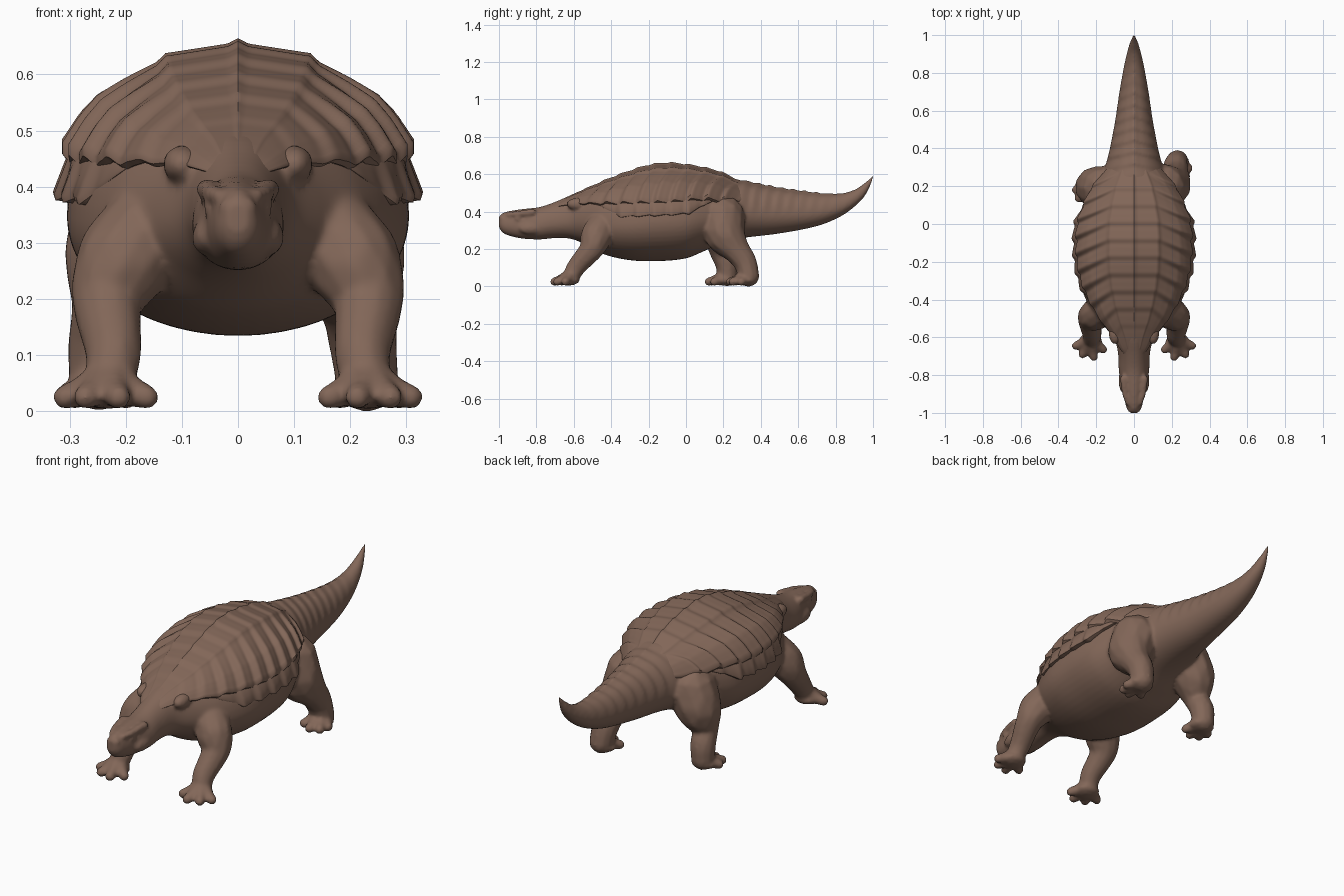
import bpy, bmesh, math
from mathutils import Matrix

cube = bpy.data.objects.get("Cube")
if cube:
    bpy.data.objects.remove(cube, do_unlink=True)

hide = bpy.data.materials.new("brown_hide")
hide.use_nodes = True
colour = (0.225, 0.135, 0.098, 1)
hide.diffuse_color = colour
hide.node_tree.nodes["Principled BSDF"].inputs["Base Color"].default_value = colour


def clamp(v):
    return max(0.0, min(1.0, v))


def sample(rows, key):
    """Smoothly interpolate rows whose first column is the key."""
    last = len(rows) - 1
    i = 0
    while i < last - 1 and rows[i + 1][0] < key:
        i += 1

    def slope(j, c):
        a, b = rows[max(j - 1, 0)], rows[min(j + 1, last)]
        return (b[c] - a[c]) / (b[0] - a[0])

    p, q = rows[i], rows[i + 1]
    h = q[0] - p[0]
    t = clamp((key - p[0]) / h)
    u = 1 - t
    return [u * u * (1 + 2 * t) * p[c] + t * t * (3 - 2 * t) * q[c]
            + h * t * u * (u * slope(i, c) - t * slope(i + 1, c))
            for c in range(1, len(p))]


def linear(points, t):
    """Piecewise straight profile."""
    for (a, va), (b, vb) in zip(points, points[1:]):
        if t <= b:
            return va + (vb - va) * (t - a) / (b - a)
    return points[-1][1]


def ridge(phase):
    """Skewed wave that reads as overlapping folds."""
    p = phase * math.tau
    return math.sin(p + 0.6 * math.sin(p))


def skin(bm, rings, closed):
    """Bridge rows of points with quads, capping closed tubes."""
    rows = [[bm.verts.new(p) for p in ring] for ring in rings]
    n = len(rows[0])
    for a, b in zip(rows, rows[1:]):
        for i in range(n if closed else n - 1):
            j = (i + 1) % n
            bm.faces.new((a[i], a[j], b[j], b[i]))
    if closed:
        bm.faces.new(rows[0][::-1])
        bm.faces.new(rows[-1])


def finish(name, bm):
    bmesh.ops.recalc_face_normals(bm, faces=bm.faces)
    mesh = bpy.data.meshes.new(name)
    bm.to_mesh(mesh)
    bm.free()
    mesh.materials.append(hide)
    mesh.polygons.foreach_set("use_smooth", [True] * len(mesh.polygons))
    obj = bpy.data.objects.new(name, mesh)
    bpy.context.collection.objects.link(obj)
    return obj


def blob(bm, centre, size):
    matrix = Matrix.Translation(centre) @ Matrix.Diagonal((*size, 1))
    bmesh.ops.create_icosphere(bm, subdivisions=2, radius=1, matrix=matrix)


def limb(bm, points, steps=9):
    """Chain of overlapping balls along a path of (x, y, z, radius)."""
    rows = [(i, *p) for i, p in enumerate(points)]
    count = steps * (len(rows) - 1)
    for k in range(count + 1):
        x, y, z, r = sample(rows, k / steps)
        blob(bm, (x, y, z), (r, r, r))


def leg(bm, points, side, toes):
    limb(bm, [(side * x, y, z, r) for x, y, z, r in points])
    x, y = points[-1][:2]
    blob(bm, (side * x, y - 0.015, 0.034), (0.066, 0.064, 0.031))
    for dx, dy in toes:
        limb(bm, [(side * x, y, 0.06, 0.04), (side * (x + dx * 0.6), y + dy * 0.6, 0.036, 0.028),
                  (side * (x + dx), y + dy, 0.025, 0.023)], 6)


# Head, trunk and tail: y, top, bottom, half width
BODY = [(-1.0, .375, .315, .02), (-.985, .39, .29, .035), (-.95, .402, .272, .046),
        (-.88, .413, .256, .06), (-.78, .425, .251, .08), (-.7, .452, .258, .083),
        (-.62, .486, .255, .1), (-.55, .508, .23, .15), (-.45, .548, .175, .23),
        (-.3, .6, .14, .29), (-.15, .635, .135, .305), (0, .63, .15, .295),
        (.1, .61, .19, .26), (.2, .588, .235, .21), (.3, .562, .258, .155),
        (.5, .522, .283, .108), (.7, .495, .322, .077), (.82, .494, .37, .056),
        (.9, .516, .425, .039), (.96, .558, .488, .022), (1.0, .595, .57, .006)]
bm = bmesh.new()
rings = []
for k in range(181):
    y = -1 + k / 90
    top, low, wide = sample(BODY, y)
    mid = low + 0.42 * (top - low)
    tail = clamp((y - 0.22) * 8) * clamp((0.92 - y) * 4)
    ring = []
    for i in range(48):
        a = math.tau * i / 48
        c, s = math.cos(a), math.sin(a)
        swell = 1 + 0.03 * tail * clamp(s * 3) * ridge(y * 16 + 0.5 * abs(c))
        keel = 0.01 * tail * clamp(1 - abs(c) * 5) * clamp(s)
        height = (top - mid) * s if s > 0 else (mid - low) * s
        ring.append((wide * c * swell, y, mid + height * swell + keel))
    rings.append(ring)
skin(bm, rings, True)

# Brows, cheeks, eyes, nostrils and shoulder lobes under the hood
for side in (-1, 1):
    limb(bm, [(side * .032, -.95, .383, .013), (side * .046, -.9, .388, .017), (side * .056, -.82, .396, .02)])
    blob(bm, (side * .053, -.9, .362), (.011, .015, .011))
    blob(bm, (side * .053, -.83, .31), (.03, .07, .035))
    blob(bm, (side * .02, -.985, .365), (.014, .014, .014))
    blob(bm, (side * .1, -.58, .44), (.035, .06, .035))

# Legs and toes
FRONT_LEG = [(.165, -.45, .32, .085), (.205, -.48, .265, .086), (.232, -.505, .2, .066),
             (.222, -.585, .105, .052), (.23, -.615, .05, .046)]
FRONT_TOES = [(-.067, -.05), (-.017, -.09), (.042, -.075), (.078, -.03)]
HIND_TOES = [(-.05, -.07), (0, -.1), (.045, -.085), (.06, -.04)]
LEFT_HIND = [(.16, .2, .37, .118), (.19, .205, .285, .112), (.215, .265, .2, .076),
             (.222, .315, .13, .064), (.23, .335, .055, .058)]
RIGHT_HIND = [(.165, .19, .37, .118), (.205, .195, .29, .108), (.235, .185, .195, .064),
              (.245, .215, .12, .06), (.248, .22, .055, .056)]
leg(bm, FRONT_LEG, 1, FRONT_TOES)
leg(bm, FRONT_LEG, -1, FRONT_TOES)
leg(bm, LEFT_HIND, 1, HIND_TOES)
leg(bm, RIGHT_HIND, -1, HIND_TOES)

body = finish("body_and_legs", bm)
fuse = body.modifiers.new("fuse", "REMESH")
fuse.mode = "VOXEL"
fuse.voxel_size = 0.008
fuse.use_smooth_shade = True
soften = body.modifiers.new("soften", "SMOOTH")
soften.factor = 0.5
soften.iterations = 7

# Armoured back and neck hood: y, crest height, half width, rim height
SHELL = [(-.7, .442, .045, .425), (-.66, .466, .075, .435), (-.6, .495, .11, .445), (-.5, .54, .185, .452),
         (-.4, .583, .242, .456), (-.3, .62, .282, .46), (-.2, .65, .303, .464), (-.1, .662, .308, .468),
         (0, .654, .302, .475), (.1, .637, .27, .48), (.2, .608, .22, .47), (.31, .55, .13, .46)]
DROP = [(0, 0), (.06, .05), (.42, .14), (.46, .22), (.64, .38), (.8, .54), (.9, .72), (1, .97)]
UNDER = [(1.0, 1.08), (.95, 1.16), (.86, 1.12), (.78, 1.0)]
FOLDS = 11
bm = bmesh.new()
rings = []
for k in range(203):
    y = -0.7 + 0.005 * k
    crest, wide, rim = sample(SHELL, y)
    fade = clamp((y + 0.62) * 5) * clamp((0.31 - y) * 9)
    drop = crest - rim
    half = []
    for i in range(37):
        t = i / 36
        fold = ridge(y * FOLDS + 1.5 * max(t - 0.44, 0)) * fade
        lift = fold * (0.003 + 0.005 * clamp((t - 0.4) * 3))
        half.append((wide * t * (1 + 0.02 * t * fold), y, crest - drop * linear(DROP, t) + lift))
    for t, d in UNDER:
        half.append((wide * t * (1 + 0.02 * fold), y, crest - drop * d + lift))
    rings.append([(-x, b, z) for x, b, z in half[:0:-1]] + half)
skin(bm, rings, False)
finish("back_armour", bm)

# Hanging side fringe: offsets from the rim of the armour
FRINGE = [(-.07, .01), (-.02, .005), (-.004, -.015), (.005, -.045), (.016, -.075),
          (.013, -.086), (-.005, -.088), (-.03, -.082), (-.08, -.05)]
for name, side in (("left_fringe", 1), ("right_fringe", -1)):
    bm = bmesh.new()
    rings = []
    for k in range(121):
        y = -0.46 + 0.005 * k
        crest, wide, rim = sample(SHELL, y)
        size = min(1, clamp((y + 0.48) * 7) + 0.1, clamp((0.17 - y) * 6) + 0.1)
        fold = ridge(y * FOLDS)
        ring = []
        for dx, dz in FRINGE:
            flare = 0.006 * fold * clamp(-dz * 20) * size
            ring.append((side * (wide - 0.02 + (dx + 0.02) * size + flare), y, rim + dz * size - flare * 0.6))
        rings.append(ring)
    skin(bm, rings, True)
    finish(name, bm)

# Keep rims and ends crisp
bpy.ops.object.select_all(action="DESELECT")
for name in ("back_armour", "left_fringe", "right_fringe"):
    obj = bpy.data.objects[name]
    obj.select_set(True)
    bpy.context.view_layer.objects.active = obj
bpy.ops.object.shade_smooth_by_angle(angle=math.radians(40))
